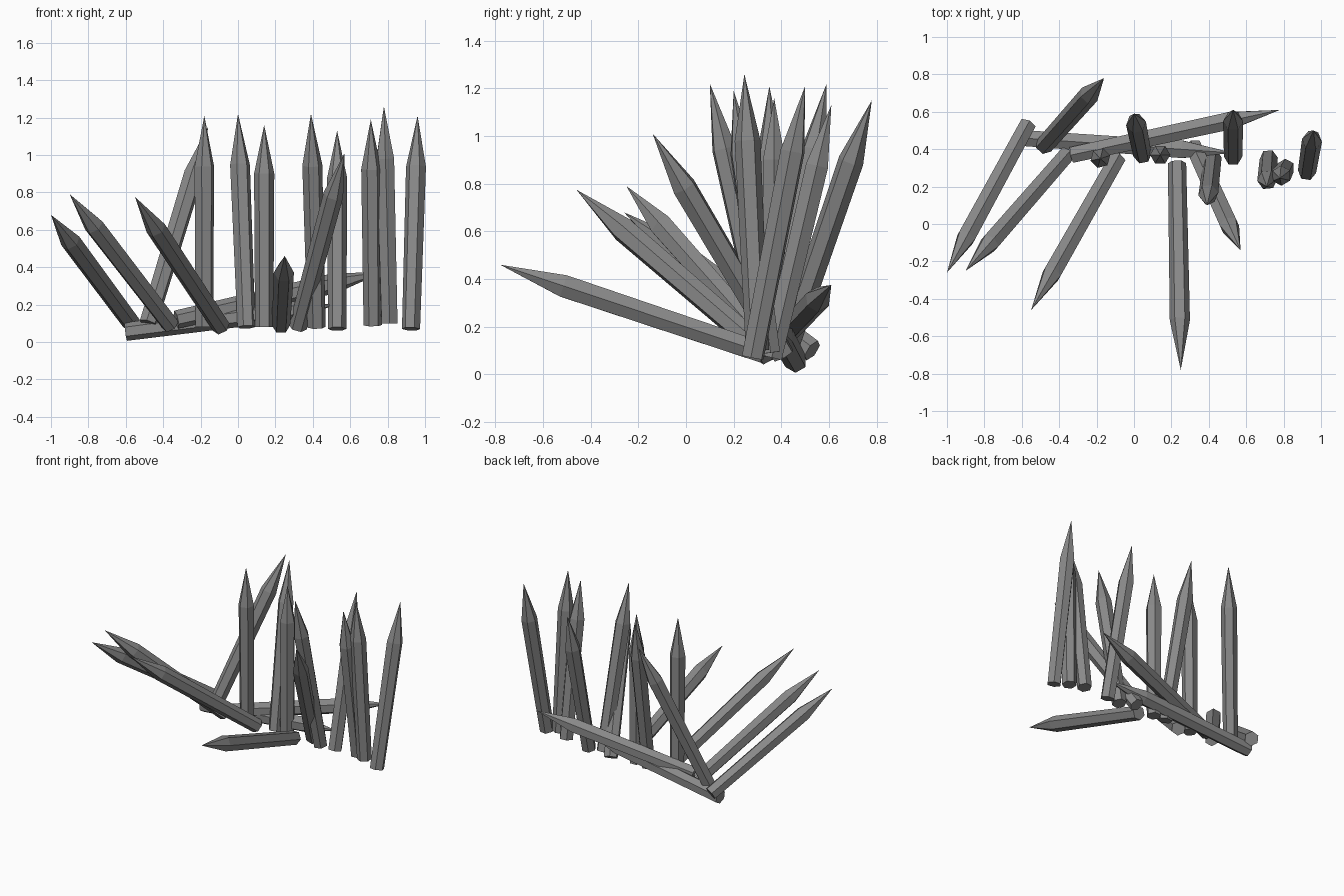
import bpy
import math
from mathutils import Vector, Matrix

if "Cube" in bpy.data.objects:
    bpy.data.objects.remove(bpy.data.objects["Cube"])

# One weathered grey for every stake
grey = bpy.data.materials.new("weathered_grey")
grey.use_nodes = True
GREY = (0.25, 0.25, 0.25, 1)
grey.diffuse_color = GREY
grey.node_tree.nodes["Principled BSDF"].inputs["Base Color"].default_value = GREY

SIDES = 6


def stake(name, base, tip, roll=0):
    """Faceted post from base to tip, sharpened over its last quarter."""
    base, tip = Vector(base), Vector(tip)
    axis = tip - base
    length = axis.length
    verts, faces = [], []
    for radius, height in ((0.049, 0), (0.054, 0.76 * length)):
        for i in range(SIDES):
            a = math.tau * i / SIDES + math.radians(roll)
            verts.append((radius * math.cos(a), radius * math.sin(a), height))
    verts.append((0, 0, length))
    faces.append(list(reversed(range(SIDES))))
    for i in range(SIDES):
        j = (i + 1) % SIDES
        faces.append((i, j, SIDES + j, SIDES + i))
        faces.append((SIDES + i, SIDES + j, 2 * SIDES))
    mesh = bpy.data.meshes.new(name)
    mesh.from_pydata(verts, [], faces)
    mesh.materials.append(grey)
    turn = axis.to_track_quat('Z', 'Y').to_matrix().to_4x4()
    mesh.transform(Matrix.Translation(base) @ turn)
    obj = bpy.data.objects.new(name, mesh)
    bpy.context.collection.objects.link(obj)
    return obj


# Upright stakes along the row
stake("upright_stake_1", (-0.18, 0.36, 0.08), (-0.18, 0.35, 1.21), 15)
stake("upright_stake_2", (0.045, 0.37, 0.08), (0.0, 0.59, 1.22))
stake("upright_stake_3", (0.14, 0.37, 0.08), (0.14, 0.37, 1.16))
stake("upright_stake_4", (0.42, 0.35, 0.08), (0.39, 0.10, 1.22), 15)
stake("upright_stake_5", (0.53, 0.36, 0.07), (0.53, 0.61, 1.13))
stake("upright_stake_6", (0.72, 0.35, 0.09), (0.71, 0.20, 1.19), 10)
stake("upright_stake_7", (0.81, 0.30, 0.10), (0.78, 0.245, 1.26))
stake("upright_stake_8", (0.925, 0.28, 0.07), (0.96, 0.50, 1.21))

# Stakes leaning out of the row
stake("leaning_stake_1", (-0.57, 0.53, 0.10), (-1.0, -0.26, 0.68), 30)
stake("leaning_stake_2", (-0.36, 0.37, 0.09), (-0.90, -0.25, 0.79), 30)
stake("leaning_stake_3", (-0.09, 0.35, 0.08), (-0.55, -0.46, 0.775), 30)
stake("leaning_stake_4", (-0.48, 0.42, 0.10), (-0.16, 0.78, 1.15))
stake("leaning_stake_5", (0.32, 0.41, 0.08), (0.57, -0.14, 1.01), 30)

# Stakes fallen nearly flat
stake("fallen_stake_1", (0.23, 0.325, 0.09), (0.25, -0.78, 0.46))
stake("fallen_stake_2", (-0.33, 0.37, 0.12), (0.78, 0.61, 0.375), 30)
stake("fallen_stake_3", (-0.60, 0.46, 0.055), (0.53, 0.38, 0.20), 30)
